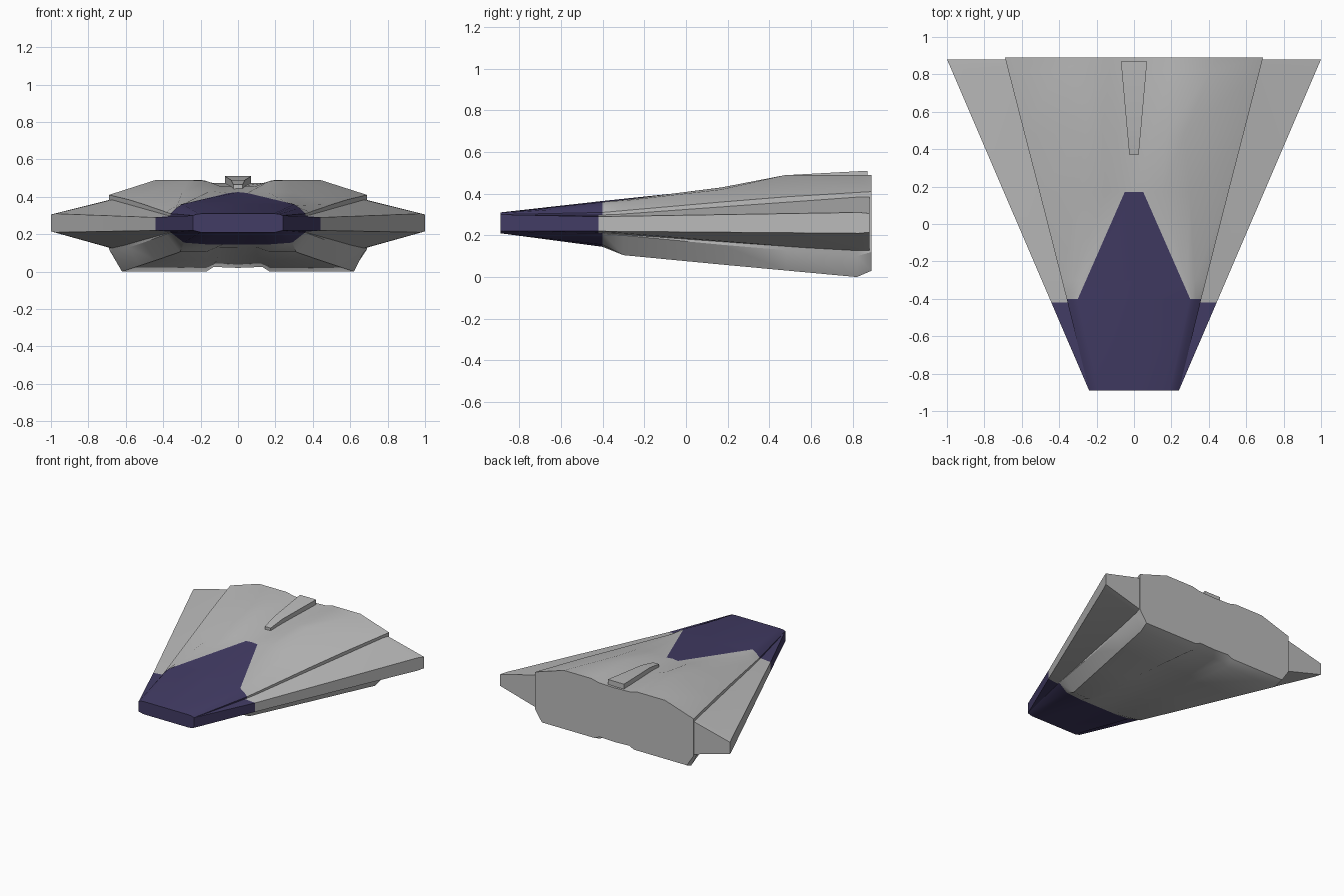
import bpy, bmesh, math

if "Cube" in bpy.data.objects:
    bpy.data.objects.remove(bpy.data.objects["Cube"])

navy = bpy.data.materials.new("navy")
navy.diffuse_color = (0.055, 0.045, 0.13, 1)
navy.use_nodes = True
navy.node_tree.nodes["Principled BSDF"].inputs["Base Color"].default_value = navy.diffuse_color
grey = bpy.data.materials.new("grey")
grey.diffuse_color = (0.5, 0.5, 0.5, 1)
grey.use_nodes = True
grey.node_tree.nodes["Principled BSDF"].inputs["Base Color"].default_value = grey.diffuse_color


def loft(name, stations, mats, is_navy=lambda row, col: False, angle=30):
    """Skin closed rings of (x, z) points placed at each y, with end caps."""
    bm = bmesh.new()
    rings = [[bm.verts.new((x, y, z)) for x, z in pts] for y, pts in stations]
    n = len(rings[0])
    for r, (a, b) in enumerate(zip(rings, rings[1:])):
        for i in range(n):
            j = (i + 1) % n
            f = bm.faces.new((a[i], a[j], b[j], b[i]))
            f.material_index = int(is_navy(r, i))
    bm.faces.new(rings[0]).material_index = int(is_navy(0, 0))
    bm.faces.new(rings[-1])
    bmesh.ops.recalc_face_normals(bm, faces=bm.faces)
    me = bpy.data.meshes.new(name)
    bm.to_mesh(me)
    bm.free()
    for m in mats:
        me.materials.append(m)
    ob = bpy.data.objects.new(name, me)
    bpy.context.collection.objects.link(ob)
    bpy.ops.object.select_all(action='DESELECT')
    ob.select_set(True)
    bpy.context.view_layer.objects.active = ob
    bpy.ops.object.shade_smooth_by_angle(angle=math.radians(angle))
    return ob


def sample(table, y):
    """Half profile at y, interpolated between the given stations."""
    for (y0, a), (y1, b) in zip(table, table[1:]):
        if y <= y1:
            t = (y - y0) / (y1 - y0)
            return [(p[0] + (q[0] - p[0]) * t, p[1] + (q[1] - p[1]) * t)
                    for p, q in zip(a, b)]


# Hull half profiles: centre, canopy edge, ridges, outer edge
upper = [
    (-0.89, [(0, .31), (.19, .31), (.205, .309), (.22, .307), (.24, .30)]),
    (-0.40, [(0, .365), (.30, .36), (.31, .353), (.33, .34), (.36, .31)]),
    (0.17, [(0, .425), (.05, .42), (.15, .43), (.30, .42), (.505, .36)]),
    (0.48, [(0, .455), (.09, .455), (.17, .485), (.27, .49), (.585, .385)]),
    (0.89, [(0, .47), (.14, .475), (.20, .49), (.44, .49), (.69, .41)]),
]
# Lower half profiles: outer edge, keel outer, keel inner, channel, centre
lower = [
    (-0.89, [(.24, .22), (.20, .21), (.12, .21), (.06, .21), (0, .21)]),
    (-0.40, [(.36, .21), (.29, .155), (.16, .145), (.08, .145), (0, .145)]),
    (-0.30, [(.385, .20), (.31, .105), (.17, .105), (.10, .13), (0, .13)]),
    (0.17, [(.505, .155), (.44, .06), (.17, .06), (.10, .085), (0, .08)]),
    (0.82, [(.67, .10), (.62, 0), (.17, 0), (.13, .025), (0, .02)]),
    (0.89, [(.69, .12), (.63, .03), (.17, .03), (.13, .05), (0, .045)]),
]
ys = sorted({s[0] for s in upper + lower})
sections = []
for y in ys:
    half = sample(upper, y) + sample(lower, y)
    sections.append((y, half + [(-x, z) for x, z in half[-2:0:-1]]))
count = len(sections[0][1])
tip = ys.index(0.17)
loft("hull", sections, (grey, navy),
     lambda r, c: r == 0 or (r < tip and c in (0, count - 1)))

# Side rails on the nose and wings behind them, mirrored
for side, tag in ((1, "right"), (-1, "left")):
    def s(pts):
        return [(side * x, z) for x, z in pts]
    root = s([(.33, .30), (.442, .29), (.442, .22), (.33, .21)])
    loft("nose_rail_" + tag, [
        (-0.89, s([(.20, .30), (.24, .30), (.24, .22), (.20, .22)])),
        (-0.42, root)], (navy,))
    loft("wing_" + tag, [
        (-0.42, root),
        (0.83, s([(.65, .39), (.978, .31), (.978, .21), (.65, .12)])),
        (0.88, s([(.66, .39), (1.0, .305), (1.0, .215), (.66, .12)]))], (grey,))

# Tapered spine block on the rear deck
loft("spine_block", [(y, [(-w, t), (w, t), (w, .42), (-w, .42)])
                     for y, w, t in ((.37, .025, .465), (.50, .037, .49),
                                     (.87, .07, .51))], (grey,))
